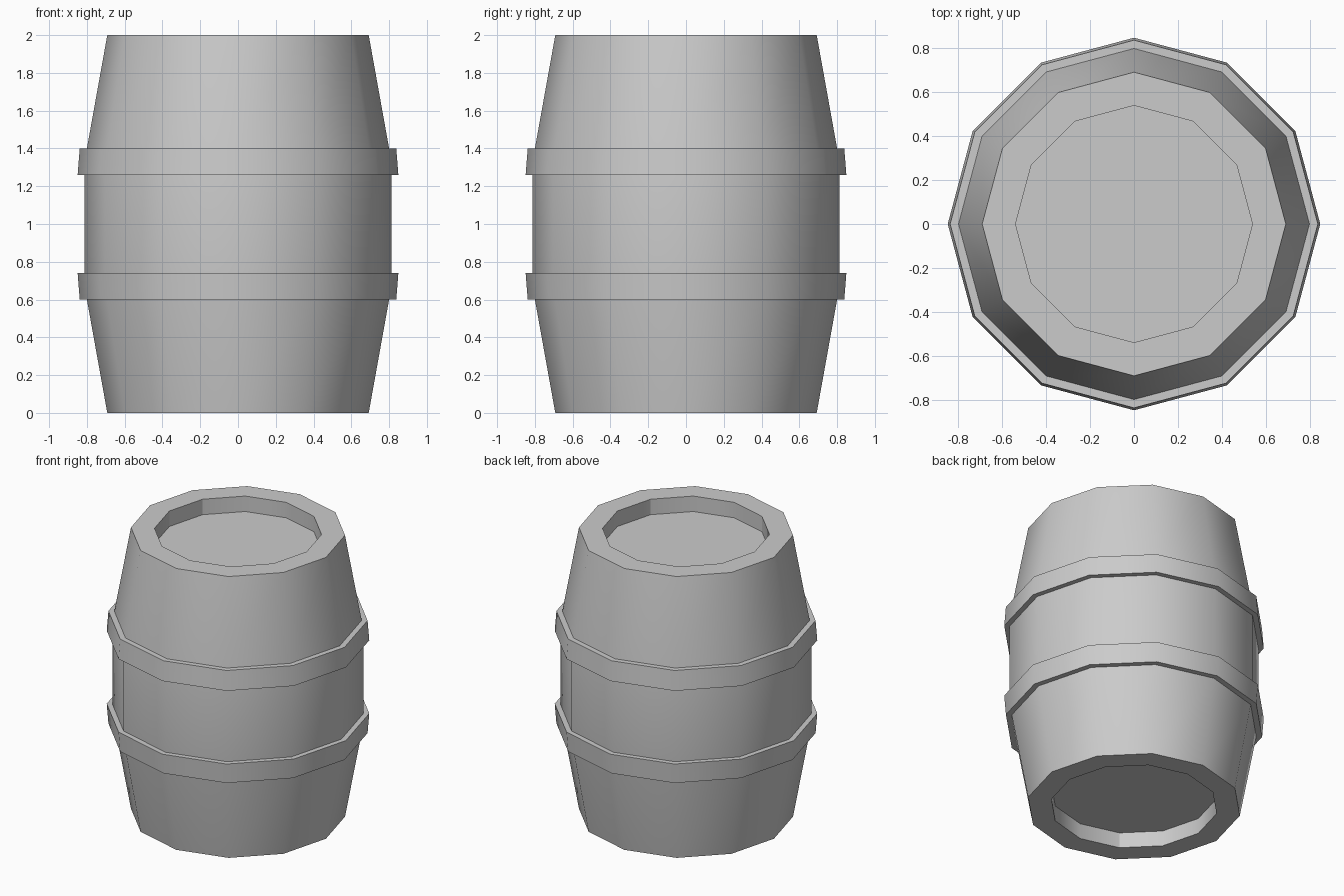
import bpy, bmesh
from math import radians
from mathutils import Matrix

if "Cube" in bpy.data.objects:
    bpy.data.objects.remove(bpy.data.objects["Cube"])

SIDES = 12


def lathe(name, profile, closed=False):
    """Spin an (r, z) profile into a 12-sided solid."""
    bm = bmesh.new()
    steps = [Matrix.Rotation(radians(360 / SIDES * i), 3, 'Z') for i in range(SIDES)]
    rings = [[bm.verts.new(m @ bm_pt) for m in steps]
             for bm_pt in (Matrix.Identity(3) @ v for v in to_points(profile))]
    pairs = list(zip(rings, rings[1:]))
    if closed:
        pairs.append((rings[-1], rings[0]))
    else:
        bm.faces.new(rings[0])
        bm.faces.new(rings[-1])
    for a, b in pairs:
        for i in range(SIDES):
            j = (i + 1) % SIDES
            bm.faces.new((a[i], a[j], b[j], b[i]))
    bmesh.ops.recalc_face_normals(bm, faces=bm.faces)
    mesh = bpy.data.meshes.new(name)
    bm.to_mesh(mesh)
    bm.free()
    obj = bpy.data.objects.new(name, mesh)
    bpy.context.collection.objects.link(obj)
    bpy.ops.object.select_all(action='DESELECT')
    obj.select_set(True)
    bpy.context.view_layer.objects.active = obj
    bpy.ops.object.shade_smooth_by_angle(angle=radians(30))
    return obj


def to_points(profile):
    from mathutils import Vector
    return [Vector((r, 0, z)) for r, z in profile]


def mirror_z(profile):
    return [(r, 2 - z) for r, z in profile]


# Barrel body with recessed ends
half = [(0.54, 0.11), (0.54, 0), (0.692, 0), (0.80, 0.60), (0.813, 0.74)]
lathe("barrel_body", half + mirror_z(half)[::-1])

# Two hoops, mirrored about the middle
hoop = [(0.80, 0.60), (0.838, 0.60), (0.849, 0.74), (0.813, 0.74)]
lathe("lower_hoop", hoop, closed=True)
lathe("upper_hoop", mirror_z(hoop), closed=True)
